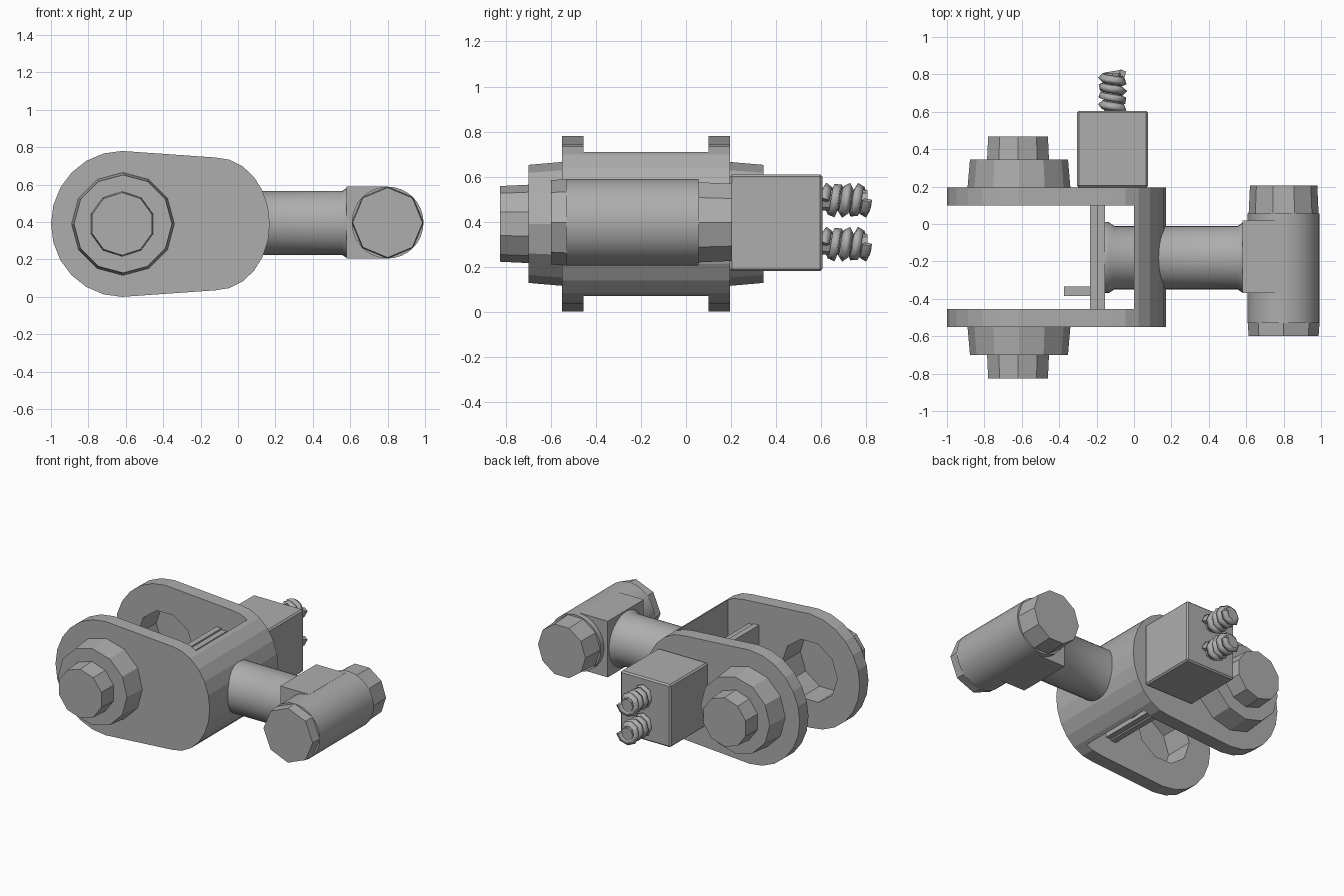
import bpy, bmesh, math
from mathutils import Vector

if "Cube" in bpy.data.objects:
    bpy.data.objects.remove(bpy.data.objects["Cube"])

steel = bpy.data.materials.new("plain_grey_metal")
steel.use_nodes = True
grey = (0.42, 0.42, 0.42, 1)
steel.diffuse_color = grey
steel.node_tree.nodes["Principled BSDF"].inputs["Base Color"].default_value = grey


def finish(name, bm, smooth=False):
    bmesh.ops.recalc_face_normals(bm, faces=bm.faces)
    mesh = bpy.data.meshes.new(name)
    bm.to_mesh(mesh)
    bm.free()
    mesh.materials.append(steel)
    ob = bpy.data.objects.new(name, mesh)
    bpy.context.collection.objects.link(ob)
    if smooth:
        bpy.ops.object.select_all(action="DESELECT")
        ob.select_set(True)
        bpy.context.view_layer.objects.active = ob
        bpy.ops.object.shade_smooth_by_angle(angle=math.radians(35))
    return ob


def box(name, low, high, bevel=0):
    bm = bmesh.new()
    bmesh.ops.create_cube(bm, size=1)
    for v in bm.verts:
        v.co = Vector([(a + b) / 2 + c * (b - a) for a, b, c in zip(low, high, v.co)])
    if bevel:
        bmesh.ops.bevel(bm, geom=bm.edges[:], offset=bevel, segments=1, affect="EDGES")
    return finish(name, bm)


def turned(name, axis, centre, profile, sides, smooth=False, phase=0.0):
    """Closed solid of revolution; profile holds (position on axis, radius)."""
    bm = bmesh.new()
    rings = []
    for t, r in profile:
        ring = []
        for i in range(sides):
            a = 2 * math.pi * (i + phase) / sides
            u, w = r * math.cos(a), r * math.sin(a)
            co = (t, centre[0] + u, centre[1] + w) if axis == "x" else (centre[0] + u, t, centre[1] + w)
            ring.append(bm.verts.new(co))
        rings.append(ring)
    for a, b in zip(rings, rings[1:]):
        for i in range(sides):
            j = (i + 1) % sides
            bm.faces.new((a[i], a[j], b[j], b[i]))
    bm.faces.new(rings[0])
    bm.faces.new(rings[-1])
    return finish(name, bm, smooth)


def cut(target, cutter):
    mod = target.modifiers.new("cut", "BOOLEAN")
    mod.operation = "DIFFERENCE"
    mod.solver = "EXACT"
    mod.object = cutter
    bpy.context.view_layer.objects.active = target
    bpy.ops.object.modifier_apply(modifier=mod.name)
    bpy.data.objects.remove(cutter)


MID = 0.39
PIN = (-0.62, MID)

# Forked bracket: rounded outline pushed across y, then slotted
bm = bmesh.new()
outline = []
steps = 12
for i in range(steps + 1):
    a = math.pi / 2 + math.pi * i / steps
    outline.append((PIN[0] + 0.38 * math.cos(a), MID + 0.39 * math.sin(a)))
for i in range(steps + 1):
    a = -math.pi / 2 + math.pi * i / steps
    outline.append((-0.12 + 0.29 * math.cos(a), MID + 0.355 * math.sin(a)))
face = bm.faces.new([bm.verts.new((x, -0.55, z)) for x, z in outline])
pushed = bmesh.ops.extrude_face_region(bm, geom=[face])["geom"]
bmesh.ops.translate(bm, verts=[g for g in pushed if isinstance(g, bmesh.types.BMVert)], vec=(0, 0.745, 0))
fork = finish("forked_bracket", bm)
cut(fork, box("slot_cutter", (-1.2, -0.455, -0.2), (0, 0.1, 1)))
cut(fork, turned("hole_cutter", "y", PIN, [(-0.7, 0.21), (0.4, 0.21)], 10))

# Pin bosses with a blind bore, and their end caps
for side, inner, mid, outer in (("front", -0.55, -0.70, -0.825), ("back", 0.195, 0.345, 0.468)):
    boss = turned(side + "_pin_boss", "y", (-0.615, MID), [(inner, 0.275), (mid, 0.262)], 12)
    depth = (mid - inner) * 0.7
    cut(boss, turned("bore_cutter", "y", PIN, [(inner - depth, 0.21), (inner + depth, 0.21)], 10))
    turned(side + "_pin_cap", "y", PIN, [(mid, 0.174), (outer, 0.168)], 10, phase=0.5)

# Crosswise plates in the slot, with a small tab
box("cross_plate", (-0.235, -0.456, 0.17), (-0.195, 0.101, 0.60))
box("backing_plate", (-0.195, -0.456, 0.18), (-0.155, 0.101, 0.59))
box("plate_tab", (-0.375, -0.385, 0.36), (-0.234, -0.335, 0.42))

# Connecting rod with flared ends
turned("connecting_rod", "x", (-0.18, MID + 0.005),
       [(-0.156, 0.19), (-0.135, 0.19), (-0.105, 0.17), (0.555, 0.17), (0.585, 0.19)], 32, True)

# Cross head at the end of the rod
HEAD = (0.80, MID + 0.007)
box("head_block", (0.58, -0.37, 0.205), (0.80, 0.02, 0.59))
turned("head_barrel", "y", HEAD, [(-0.53, 0.192), (0.055, 0.192)], 32, True)
turned("front_head_nut", "y", HEAD, [(-0.60, 0.187), (-0.53, 0.192)], 8)
turned("back_head_nut", "y", HEAD, [(0.055, 0.187), (0.205, 0.18)], 10)

# Connector box on the rear plate
box("connector_box", (-0.305, 0.195, 0.18), (0.075, 0.605, 0.61), 0.01)

# Two coiled terminals: a core wrapped by a helical strand
for name, z in (("lower", 0.30), ("upper", 0.495)):
    turned(name + "_terminal_core", "y", (-0.115, z), [(0.60, 0.045), (0.805, 0.045)], 8)
    curve = bpy.data.curves.new(name + "_terminal_coil", "CURVE")
    curve.dimensions = "3D"
    curve.bevel_depth = 0.024
    curve.bevel_resolution = 0
    curve.use_fill_caps = True
    turns, per_turn = 4, 8
    strand = curve.splines.new("POLY")
    strand.points.add(turns * per_turn)
    for i, p in enumerate(strand.points):
        a = 2 * math.pi * i / per_turn
        p.co = (-0.115 + 0.054 * math.cos(a), 0.615 + 0.19 * i / (turns * per_turn), z + 0.054 * math.sin(a), 1)
    curve.materials.append(steel)
    bpy.context.collection.objects.link(bpy.data.objects.new(name + "_terminal_coil", curve))
